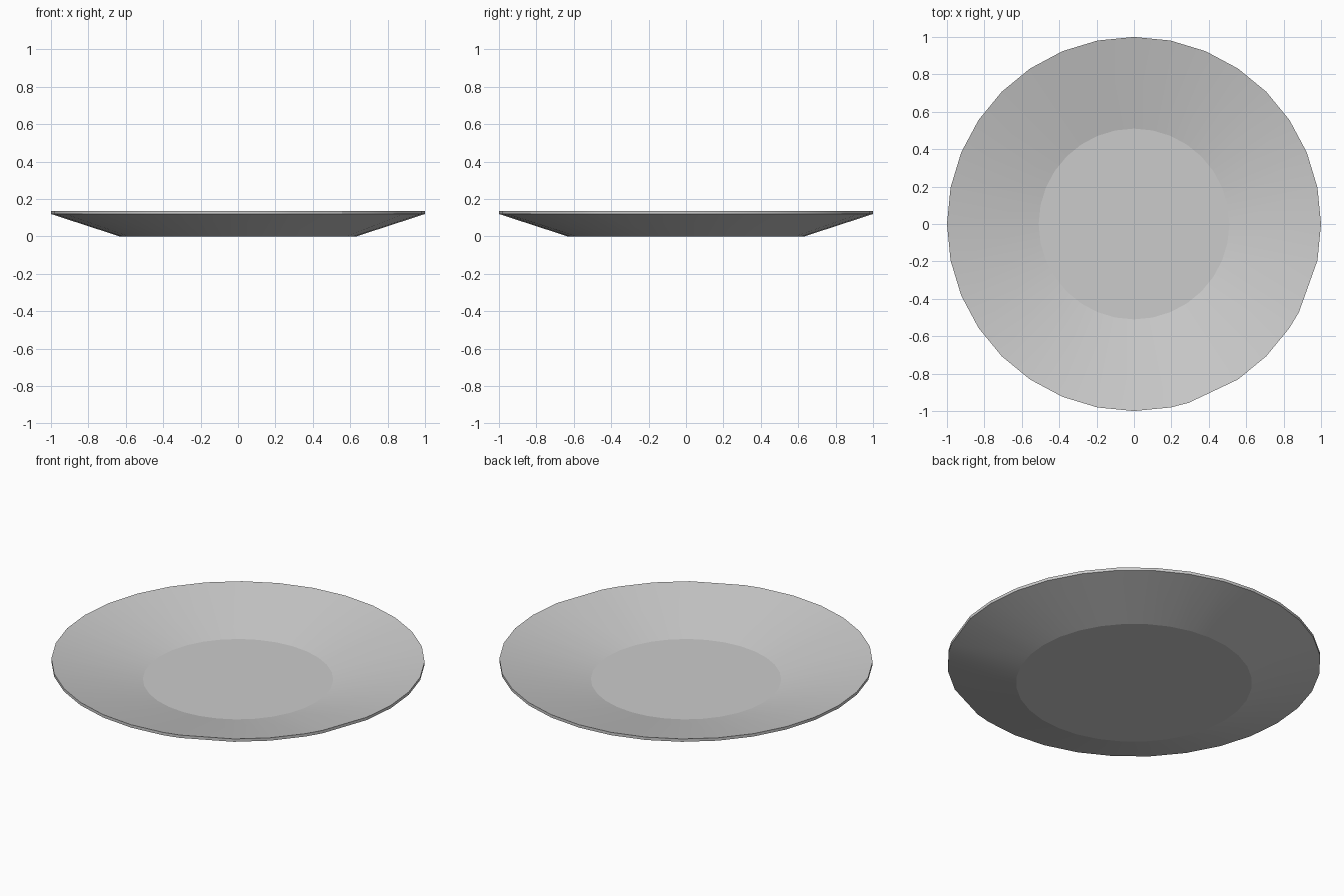
import bpy, bmesh
from math import cos, sin, radians

if "Cube" in bpy.data.objects:
    bpy.data.objects.remove(bpy.data.objects["Cube"])

SIDES = 32
STEP = 360 / SIDES
# Profile (radius, height) from the well, over the rim, down to the base
PROFILE = [(0.51, 0.024), (1.0, 0.137), (1.0, 0.12), (0.632, 0.0)]
# Uneven spots on the rim: side index -> shifted angle in degrees
RIM_SHIFT = {30: -28.125, 26: -73.125}

bm = bmesh.new()


def ring(radius, z):
    verts = []
    for i in range(SIDES):
        a = i * STEP
        if radius == 1.0:
            a = RIM_SHIFT.get(i, a)
        a = radians(a)
        verts.append(bm.verts.new((radius * cos(a), radius * sin(a), z)))
    return verts


rings = [ring(r, z) for r, z in PROFILE]

# Sloped dish, rim edge and underside
for upper, lower in zip(rings, rings[1:]):
    for i in range(SIDES):
        j = (i + 1) % SIDES
        bm.faces.new((upper[i], lower[i], lower[j], upper[j]))

# Flat well and flat base
bm.faces.new(rings[0])
bm.faces.new(rings[-1][::-1])
bmesh.ops.recalc_face_normals(bm, faces=bm.faces)

mesh = bpy.data.meshes.new("plate")
bm.to_mesh(mesh)
bm.free()
plate = bpy.data.objects.new("plate", mesh)
bpy.context.collection.objects.link(plate)

# Smooth slopes with crisp well, rim and base edges
bpy.context.view_layer.objects.active = plate
plate.select_set(True)
bpy.ops.object.shade_smooth_by_angle(angle=radians(11.8))
